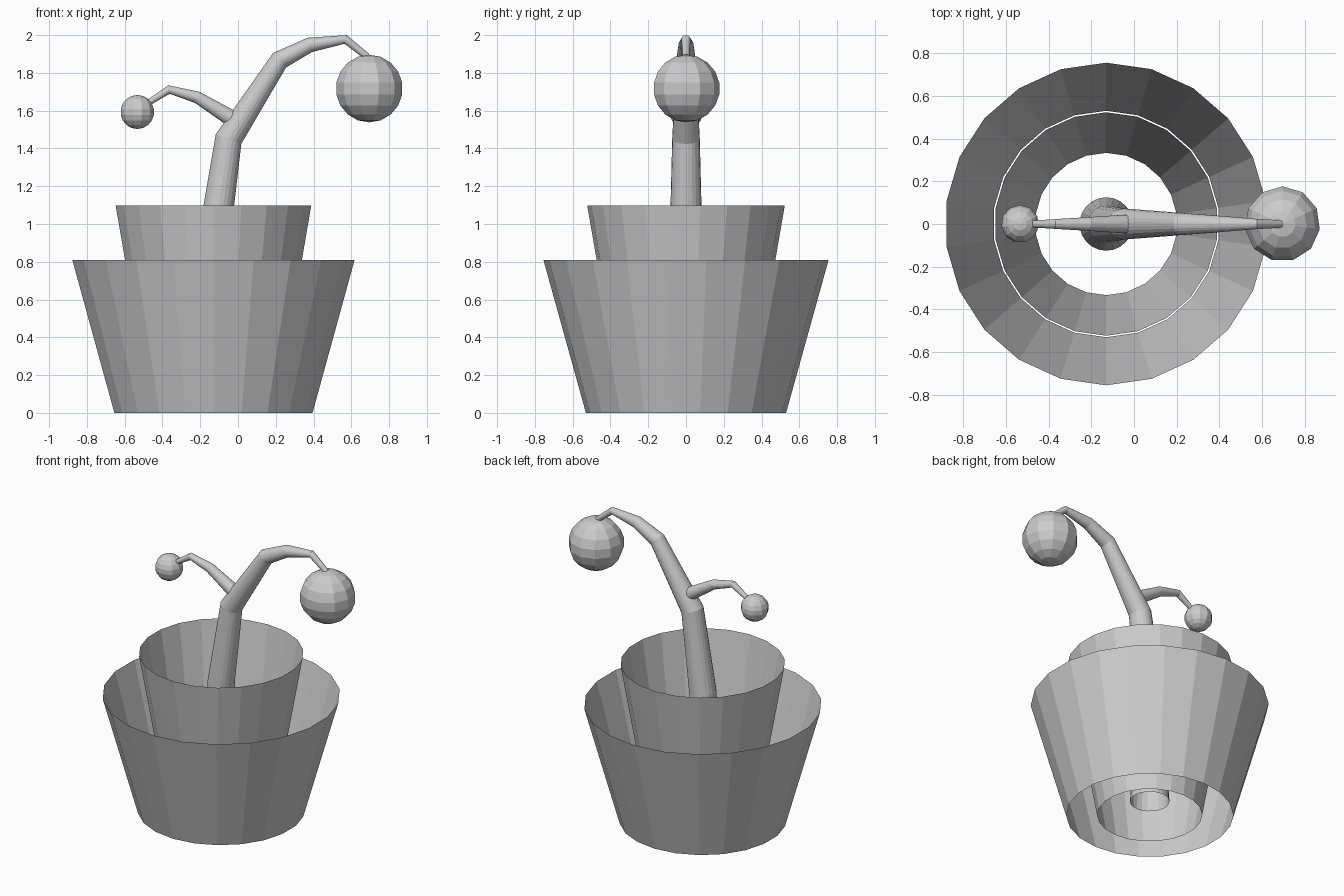
import bpy, bmesh, math
from mathutils import Vector, Matrix

if "Cube" in bpy.data.objects:
    bpy.data.objects.remove(bpy.data.objects["Cube"])

SIDES = 22
AXIS_X = -0.13  # pot axis


def tube(name, path, sides=SIDES, cap_end=False):
    """Loft rings along a path of (x, z, radius) in the y = 0 plane."""
    bm = bmesh.new()
    pts = [Vector((x, 0, z)) for x, z, r in path]
    rings = []
    for i, p in enumerate(pts):
        before = (p - pts[i - 1]).normalized() if i else Vector((0, 0, 0))
        after = (pts[i + 1] - p).normalized() if i < len(pts) - 1 else Vector((0, 0, 0))
        tangent = (before + after).normalized()
        v = Vector((0, 1, 0))
        u = v.cross(tangent)
        ring = []
        for k in range(sides):
            a = 2 * math.pi * k / sides
            ring.append(bm.verts.new(p + path[i][2] * (math.cos(a) * v - math.sin(a) * u)))
        rings.append(ring)
    for a, b in zip(rings, rings[1:]):
        for k in range(sides):
            n = (k + 1) % sides
            bm.faces.new((a[k], a[n], b[n], b[k]))
    if cap_end:
        bm.faces.new(rings[-1])
    bmesh.ops.recalc_face_normals(bm, faces=bm.faces)
    return finish(name, bm)


def ball(name, x, z, radius, segments=11, rings=9):
    bm = bmesh.new()
    bmesh.ops.create_uvsphere(bm, u_segments=segments, v_segments=rings, radius=radius)
    # turn so that a corner points to +y
    top = max(bm.verts, key=lambda v: v.co.y)
    turn = math.pi / 2 - math.atan2(top.co.y, top.co.x)
    bm.transform(Matrix.Translation((x, 0, z)) @ Matrix.Rotation(turn, 4, 'Z'))
    return finish(name, bm)


def finish(name, bm):
    mesh = bpy.data.meshes.new(name)
    bm.to_mesh(mesh)
    bm.free()
    obj = bpy.data.objects.new(name, mesh)
    bpy.context.collection.objects.link(obj)
    return obj


# Open, nested pots
tube("outer_pot", [(AXIS_X, 0, 0.53), (AXIS_X, 0.81, 0.755)])
tube("inner_pot", [(AXIS_X, 0, 0.333), (AXIS_X, 1.098, 0.523)])

# Straight, open-bottomed base and bent trunk
tube("stem", [(AXIS_X, 0.1, 0.125), (AXIS_X, 0.9, 0.087), (-0.05, 1.45, 0.073),
              (0.22, 1.867, 0.052), (0.38, 1.948, 0.04), (0.57, 1.977, 0.024),
              (0.685, 1.885, 0.018)], cap_end=True)

# Side branch
tube("branch", [(-0.02, 1.55, 0.045), (-0.215, 1.67, 0.032), (-0.365, 1.712, 0.023),
                (-0.475, 1.642, 0.016)], cap_end=True)

# Hanging fruit
ball("large_fruit", 0.695, 1.717, 0.179)
ball("small_fruit", -0.533, 1.593, 0.09)
